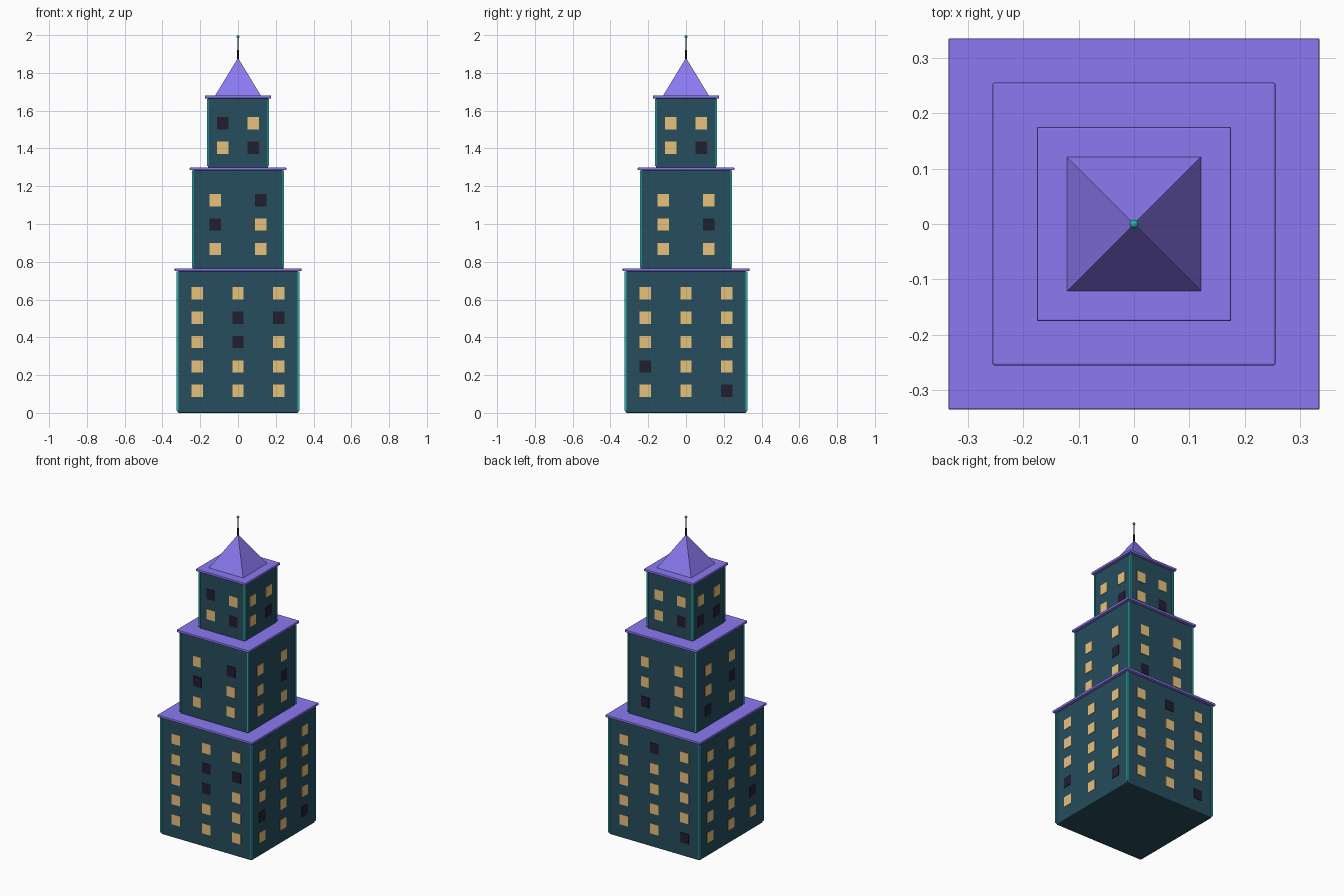
import bpy, bmesh
from math import pi, radians, sqrt
from mathutils import Matrix, Vector

if "Cube" in bpy.data.objects:
    bpy.data.objects.remove(bpy.data.objects["Cube"])


def material(name, rgb):
    m = bpy.data.materials.new(name)
    m.diffuse_color = (*rgb, 1)
    m.use_nodes = True
    m.node_tree.nodes["Principled BSDF"].inputs["Base Color"].default_value = m.diffuse_color
    return m


WALL = material("wall_blue", (0.02, 0.075, 0.11))
PURPLE = material("roof_purple", (0.26, 0.19, 0.88))
TEAL = material("trim_teal", (0.02, 0.45, 0.42))
LIT = material("window_lit", (0.80, 0.54, 0.20))
DARK = material("window_dark", (0.016, 0.013, 0.03))
METAL = material("antenna_dark", (0.02, 0.02, 0.035))


def finish(bm, name, mat, bevel=0):
    me = bpy.data.meshes.new(name)
    bm.to_mesh(me)
    bm.free()
    me.materials.append(mat)
    ob = bpy.data.objects.new(name, me)
    bpy.context.collection.objects.link(ob)
    if bevel:
        mod = ob.modifiers.new("bevel", "BEVEL")
        mod.width, mod.segments = bevel, 2
    return ob


def add_box(bm, centre, size, turn=Matrix()):
    m = turn @ Matrix.Translation(centre) @ Matrix.Diagonal((*size, 1))
    bmesh.ops.create_cube(bm, size=1, matrix=m)


def block(name, half, z0, z1, mat, bevel):
    bm = bmesh.new()
    add_box(bm, (0, 0, (z0 + z1) / 2), (2 * half, 2 * half, z1 - z0))
    return finish(bm, name, mat, bevel)


def cone(name, r0, r1, z0, z1, sides, mat, turn=0):
    bm = bmesh.new()
    m = Matrix.Translation((0, 0, (z0 + z1) / 2)) @ Matrix.Rotation(turn, 4, 'Z')
    bmesh.ops.create_cone(bm, cap_ends=True, segments=sides, radius1=r0,
                          radius2=r1, depth=z1 - z0, matrix=m)
    return finish(bm, name, mat)


# Each tier: name, half width, bottom, top, window columns, window rows, and
# the unlit (column, row) windows on the front, right, back and left faces,
# columns counted left to right as seen from outside, rows from the bottom
TIERS = [
    ("lower", 0.32, 0.0, 0.75, (-0.215, 0, 0.215),
     [0.117 + 0.129 * i for i in range(5)],
     [{(1, 3), (2, 3), (1, 2)}, {(0, 1), (2, 0)}, {(1, 4), (2, 0)}, {(2, 1)}]),
    ("middle", 0.24, 0.76, 1.285, (-0.12, 0.12),
     [0.868 + 0.129 * i for i in range(3)],
     [{(0, 1), (1, 2)}, {(1, 1)}, {(0, 0)}, {(0, 0), (1, 1)}]),
    ("upper", 0.16, 1.295, 1.665, (-0.08, 0.08), [1.404, 1.533],
     [{(0, 1), (1, 0)}, {(1, 0)}, {(1, 0)}, {(0, 0), (1, 0)}]),
]

for name, half, z0, z1, cols, rows, unlit in TIERS:
    # Tower body and roof ledge
    block(name + "_tower", half, z0, z1, WALL, 0.006)
    block(name + "_ledge", half + 0.0155, z1, z1 + 0.015, PURPLE, 0.003)

    # Windows on all four faces
    lit, dark = bmesh.new(), bmesh.new()
    for side in range(4):
        turn = Matrix.Rotation(side * pi / 2, 4, 'Z')
        for c, x in enumerate(cols):
            for r, z in enumerate(rows):
                bm = dark if (c, r) in unlit[side] else lit
                add_box(bm, (x, -half, z), (0.06, 0.006, 0.065), turn)
    finish(lit, name + "_lit_windows", LIT)
    finish(dark, name + "_dark_windows", DARK)

    # Glowing corner strips
    bm = bmesh.new()
    for sx in (-1, 1):
        for sy in (-1, 1):
            add_box(bm, (sx * half, sy * half, (z0 + z1) / 2 + 0.005),
                    (0.009, 0.009, z1 - z0 - 0.015))
    finish(bm, name + "_corner_strips", TEAL)

# Pyramid roof and antenna
cone("spire_roof", 0.121 * sqrt(2), 0, 1.68, 1.88, 4, PURPLE, radians(45))
cone("antenna_base", 0.005, 0.005, 1.865, 1.92, 8, METAL)
cone("antenna_rod", 0.003, 0.003, 1.91, 1.99, 8, METAL)
bm = bmesh.new()
bmesh.ops.create_uvsphere(bm, u_segments=12, v_segments=8, radius=0.008,
                          matrix=Matrix.Translation((0, 0, 1.992)))
for f in bm.faces:
    f.smooth = True
finish(bm, "antenna_light", TEAL)
